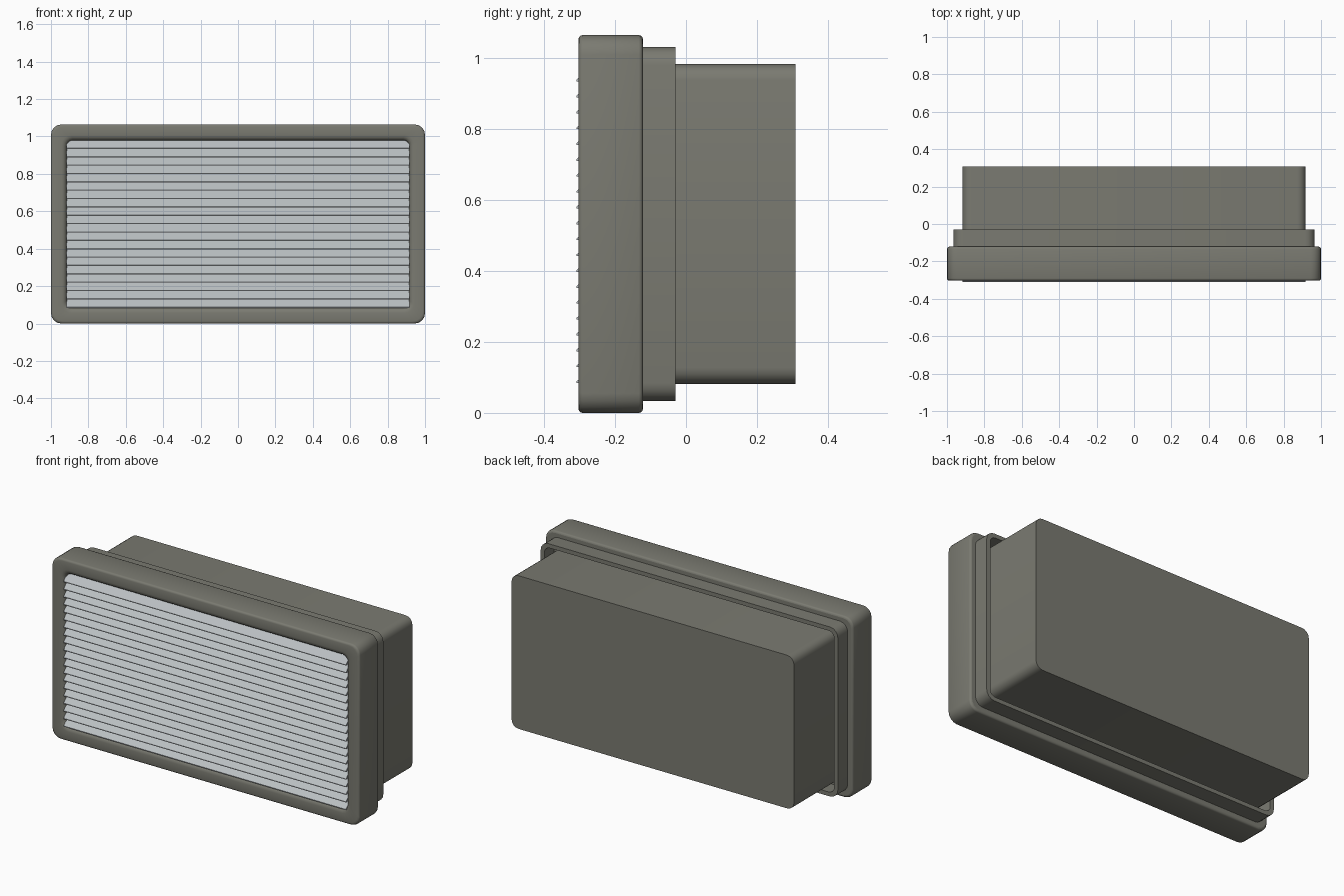
import bpy, bmesh, math

cube = bpy.data.objects.get("Cube")
if cube:
    bpy.data.objects.remove(cube, do_unlink=True)

MID_Z = 0.532


def material(name, colour):
    mat = bpy.data.materials.new(name)
    mat.use_nodes = True
    mat.diffuse_color = colour
    mat.node_tree.nodes["Principled BSDF"].inputs["Base Color"].default_value = colour
    return mat


housing = material("warm grey plastic", (0.195, 0.195, 0.165, 1))
paper = material("pale grey paper", (0.50, 0.53, 0.55, 1))


def finish(bm, name, mat):
    bmesh.ops.recalc_face_normals(bm, faces=bm.faces)
    mesh = bpy.data.meshes.new(name)
    bm.to_mesh(mesh)
    bm.free()
    obj = bpy.data.objects.new(name, mesh)
    bpy.context.collection.objects.link(obj)
    mesh.materials.append(mat)
    return obj


def rounded_loop(bm, half_w, half_h, radius, y, steps=4):
    """Rounded rectangle facing the front."""
    loop = []
    for i, (sx, sz) in enumerate([(1, 1), (-1, 1), (-1, -1), (1, -1)]):
        for s in range(steps + 1):
            a = math.pi / 2 * (i + s / steps)
            loop.append(bm.verts.new((sx * (half_w - radius) + radius * math.cos(a), y,
                                      MID_Z + sz * (half_h - radius) + radius * math.sin(a))))
    return loop


def loft(name, sections, mat, ring):
    """Join rounded rectangles (half width, half height, radius, y)."""
    bm = bmesh.new()
    loops = [rounded_loop(bm, *s) for s in sections]
    pairs = list(zip(loops, loops[1:]))
    if ring:
        pairs.append((loops[-1], loops[0]))
    else:
        bm.faces.new(loops[0])
        bm.faces.new(loops[-1])
    for a, b in pairs:
        for i in range(len(a)):
            j = (i + 1) % len(a)
            bm.faces.new((a[i], a[j], b[j], b[i]))
    obj = finish(bm, name, mat)
    bpy.ops.object.select_all(action="DESELECT")
    obj.select_set(True)
    bpy.context.view_layer.objects.active = obj
    bpy.ops.object.shade_smooth_by_angle(angle=math.radians(35))
    return obj


def inset(d, y, radius):
    return (1 - d, MID_Z - d, radius, y)


# Front frame: softened outer edges, rounded lip into the opening
FRONT, BACK, EDGE, LIP = -0.303, -0.121, 0.012, 0.028
profile = [inset(0.12, BACK, 0.03), inset(EDGE, BACK, 0.048)]
for centre, start in ((BACK - EDGE, 90), (FRONT + EDGE, 0)):
    for s in range(4):
        a = math.radians(start - 30 * s)
        profile.append(inset(EDGE - EDGE * math.cos(a), centre + EDGE * math.sin(a), 0.055))
for s in range(5):
    a = math.pi / 8 * s
    profile.append(inset(0.085 - LIP * (1 - math.sin(a)),
                         FRONT + LIP * (1 - math.cos(a)), 0.05 - 0.005 * s))
profile += [inset(0.085, -0.2, 0.03), inset(0.12, -0.2, 0.03)]
loft("front_frame", profile, housing, True)

# Thin sealing collar standing clear of the body
loft("sealing_collar", [inset(0.034, -0.13, 0.05), inset(0.034, -0.03, 0.05),
                        inset(0.058, -0.03, 0.035), inset(0.058, -0.13, 0.035)],
     housing, True)

# Deep rear body
loft("rear_body", [inset(0.082, -0.22, 0.045), inset(0.082, 0.308, 0.045)], housing, False)

# Overlapping sloped paper pleats
COUNT, FIRST, PITCH = 20, 0.084, 0.0447
bm = bmesh.new()
for n in range(COUNT):
    z = FIRST + n * PITCH
    top = z + PITCH + (0.004 if n < COUNT - 1 else 0.006)
    section = [(-0.309, z), (-0.309, z + 0.004), (-0.262, top), (-0.25, top),
               (-0.25, z + 0.046), (-0.297, z)]
    ends = [[bm.verts.new((x, y, h)) for y, h in section] for x in (-0.918, 0.918)]
    for end in ends:
        bm.faces.new(end)
    for i in range(len(section)):
        j = (i + 1) % len(section)
        bm.faces.new((ends[0][i], ends[0][j], ends[1][j], ends[1][i]))
finish(bm, "paper_pleats", paper)

# Backing sheet behind the pleats
loft("pleat_backing", [inset(0.084, -0.25, 0.03), inset(0.084, -0.21, 0.03)], paper, False)
